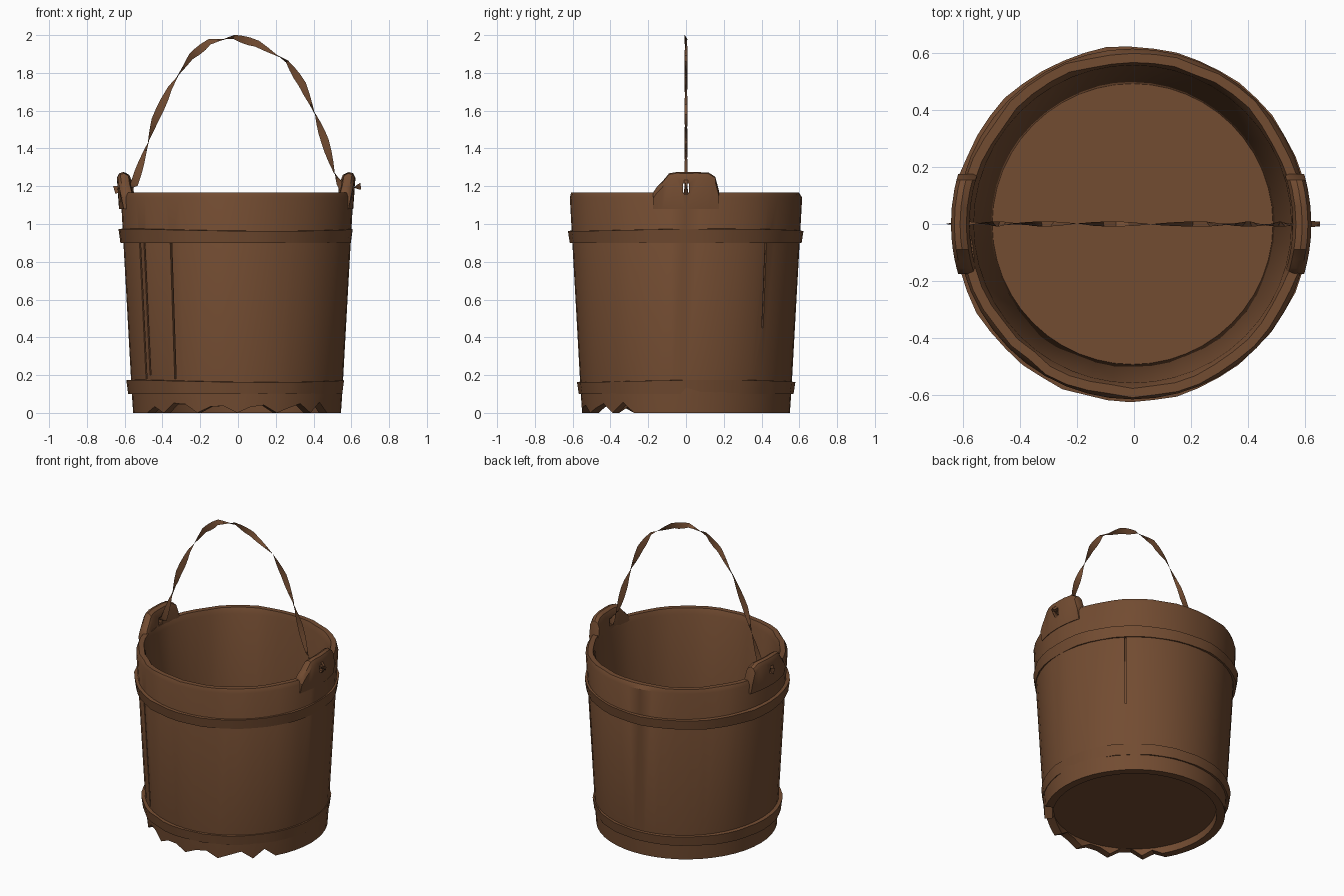
import bpy, bmesh, math, random
from mathutils import Vector

random.seed(4)
if "Cube" in bpy.data.objects:
    bpy.data.objects.remove(bpy.data.objects["Cube"])

wood = bpy.data.materials.new("brown wood")
wood.use_nodes = True
BROWN = (0.17, 0.072, 0.031, 1)
wood.diffuse_color = BROWN
wood.node_tree.nodes["Principled BSDF"].inputs["Base Color"].default_value = BROWN
wood.node_tree.nodes["Principled BSDF"].inputs["Roughness"].default_value = 0.9


def loft(name, sections, loop_path=False, loop_section=True, caps=False):
    """Join a row of equal point sections with quads."""
    bm = bmesh.new()
    rows = [[bm.verts.new(p) for p in s] for s in sections]
    n, m = len(rows), len(rows[0])
    for i in range(n if loop_path else n - 1):
        a, b = rows[i], rows[(i + 1) % n]
        for j in range(m if loop_section else m - 1):
            k = (j + 1) % m
            bm.faces.new((a[j], a[k], b[k], b[j]))
    if caps:
        bm.faces.new(rows[0])
        bm.faces.new(rows[-1])
    bmesh.ops.recalc_face_normals(bm, faces=bm.faces)
    mesh = bpy.data.meshes.new(name)
    bm.to_mesh(mesh)
    bm.free()
    ob = bpy.data.objects.new(name, mesh)
    bpy.context.collection.objects.link(ob)
    mesh.materials.append(wood)
    return ob


def smooth(ob, angle=35):
    bpy.ops.object.select_all(action='DESELECT')
    ob.select_set(True)
    bpy.context.view_layer.objects.active = ob
    bpy.ops.object.shade_smooth_by_angle(angle=math.radians(angle))


def ring(name, profile, segments, centre_x, wobble=None):
    """Lathe a closed (radius, height) profile; wobble adjusts each point."""
    sections = []
    for i in range(segments):
        a = math.tau * i / segments
        pts = []
        for j, (r, z) in enumerate(profile):
            if wobble:
                r, z = wobble(i, a, j, r, z)
            pts.append((centre_x + r * math.cos(a), r * math.sin(a), z))
        sections.append(pts)
    return loft(name, sections, loop_path=True)


def cut(ob, cutter):
    cutter.hide_render = True
    cutter.hide_set(True)
    mod = ob.modifiers.new("cut", 'BOOLEAN')
    mod.object = cutter
    mod.solver = 'EXACT'


def box(name, centre, size, turn=0, tilt=0):
    bpy.ops.mesh.primitive_cube_add(size=1, location=centre, rotation=(0, tilt, turn))
    ob = bpy.context.object
    ob.name = name
    ob.scale = size
    ob.data.materials.append(wood)
    return ob


# Tapered wall with a worn rim and a chipped front foot
SEGMENTS = 48
rim_wear = [random.uniform(-0.008, 0.006) for _ in range(SEGMENTS)]
chips = [random.uniform(0.025, 0.06) if i % 3 else 0 for i in range(SEGMENTS)]


def wear(i, a, j, r, z):
    if z == 0 and math.sin(a) < -0.55:
        z += chips[i]
    if 3 <= j <= 4:
        r += rim_wear[i]
    return r, z


wall = ring("bucket_wall", [(0.55, 0), (0.557, 0.1), (0.615, 1.14), (0.604, 1.166),
                            (0.572, 1.166), (0.557, 1.13), (0.492, 0.08), (0.5, 0)],
            SEGMENTS, -0.005, wear)
smooth(wall)

# Cracks between staves: (angle in degrees, low end, high end)
for deg, low, high in ((-149, 0.18, 0.93), (-126, 0.18, 0.9), (45, 0.45, 0.9), (215, 0.2, 0.9)):
    a = math.radians(deg)
    mid = (low + high) / 2
    r = 0.55 + 0.056 * mid
    cut(wall, box("crack_cutter", (r * math.cos(a), r * math.sin(a), mid),
                  (0.024, 0.01, high - low), a, 0.055))

# Bottom board
bpy.ops.mesh.primitive_cylinder_add(vertices=40, radius=0.498, depth=0.04,
                                    location=(-0.005, 0, 0.065))
floor = bpy.context.object
floor.name = "bucket_floor"
floor.data.materials.append(wood)

# Two hoops, slightly uneven
for name, z, r, cx in (("upper_hoop", 0.9, 0.613, -0.012), ("lower_hoop", 0.1, 0.566, -0.013)):
    bend = [random.uniform(-0.004, 0.004) for _ in range(SEGMENTS)]

    def sway(i, a, j, rr, zz):
        return rr + bend[i] * (j in (1, 2)), zz + 0.006 * math.sin(2 * a + 1) * (j > 1)

    hoop = ring(name, [(r - 0.03, z), (r, z), (r + 0.01, z + 0.068), (r - 0.03, z + 0.072)],
                SEGMENTS, cx, sway)
    smooth(hoop)

# Raised lugs for the handle, following the curve of the wall
LUG_TOP = [(-0.175, 1.165), (-0.155, 1.195), (-0.125, 1.225), (-0.09, 1.268), (-0.05, 1.275),
           (0, 1.274), (0.06, 1.275), (0.12, 1.272), (0.155, 1.25), (0.175, 1.175)]
for name, side, push in (("left_lug", 1, 0), ("right_lug", -1, 0.02)):
    sections = []
    for y, top in LUG_TOP:
        def at(r, z):
            return (side * (math.sqrt(r * r - y * y) + push), y, z)
        sections.append([at(0.61, 1.08), at(0.622, top - 0.03), at(0.61, top - 0.006),
                         at(0.59, top), at(0.568, top - 0.012), at(0.557, top - 0.04),
                         at(0.553, 1.08)])
    lug = loft(name, sections, caps=True)
    smooth(lug)
    hole = box("hole_cutter", (side * 0.6, 0, 1.19), (0.3, 0.034, 0.05))
    cut(lug, hole)

# Twisted strap handle threaded through both lugs
PATH = [(-0.655, 1.18), (-0.6, 1.19), (-0.55, 1.21), (-0.49, 1.39), (-0.44, 1.55),
        (-0.36, 1.72), (-0.25, 1.885), (-0.15, 1.965), (-0.02, 1.99), (0.1, 1.955),
        (0.26, 1.86), (0.34, 1.74), (0.41, 1.58), (0.46, 1.44), (0.51, 1.27),
        (0.55, 1.19), (0.6, 1.19), (0.65, 1.2)]
points = [Vector((x, 0, z)) for x, z in PATH]
STEPS = 3
sections = []
for i in range((len(points) - 1) * STEPS + 1):
    k = min(i // STEPS, len(points) - 2)
    f = i / STEPS - k
    p = points[k].lerp(points[k + 1], f)
    along = (points[min(k + 2, len(points) - 1)] - points[max(k - 1, 0)]).normalized()
    across = Vector((-along.z, 0, along.x))
    twist = i * math.pi / 6.5
    off = across * 0.021 * math.cos(twist) + Vector((0, 0.009 * math.sin(twist), 0))
    sections.append([p + off, p - off])
handle = loft("strap_handle", sections, loop_section=False)
smooth(handle, 30)

# Strap end knotted outside the left lug
loft("strap_end", [[(0.6, -0.012, 1.255), (0.6, 0.012, 1.255)],
                   [(0.652, -0.008, 1.2), (0.652, 0.008, 1.2)],
                   [(0.612, -0.012, 1.15), (0.612, 0.012, 1.15)]], caps=False, loop_section=False)
